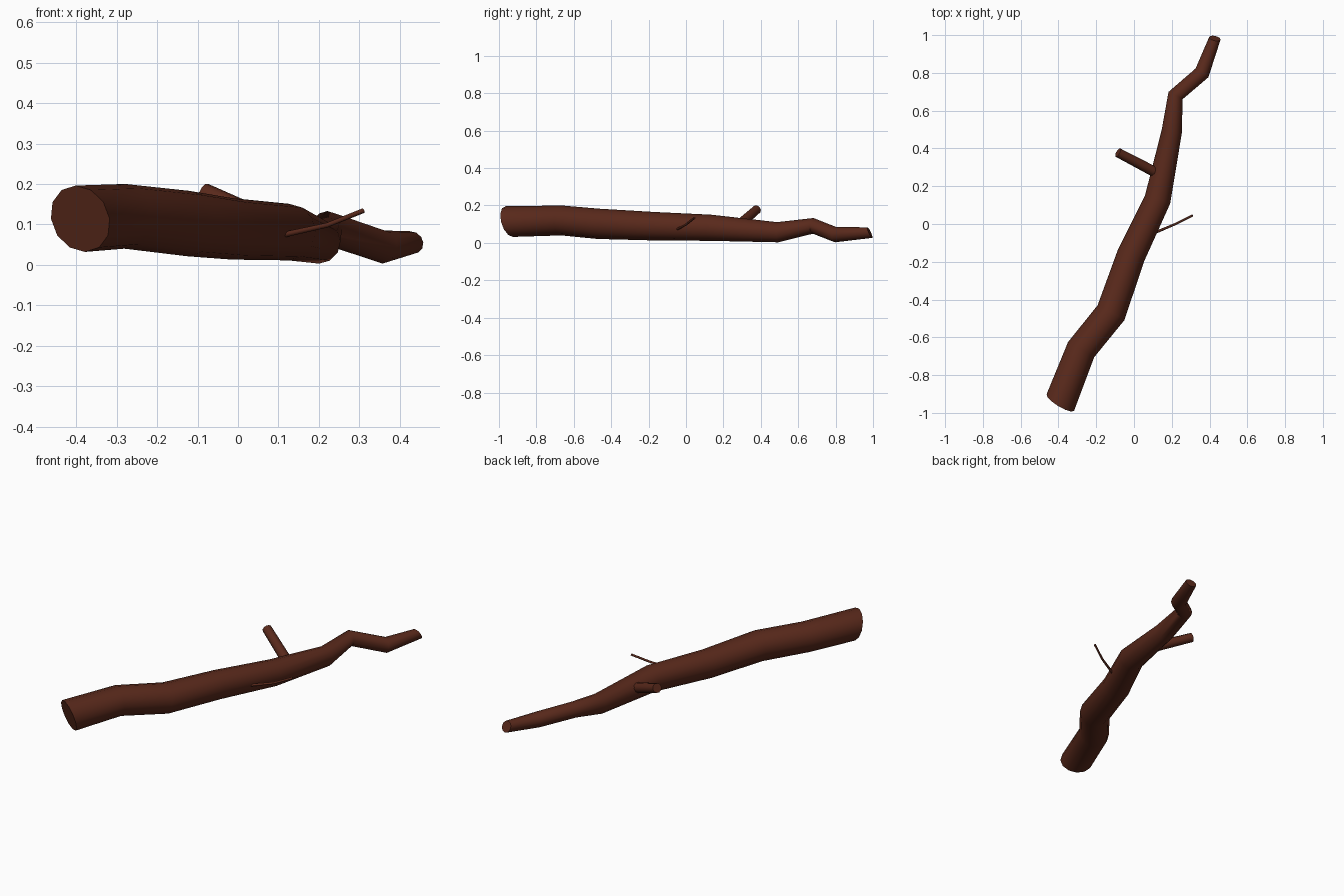
import bpy, bmesh, math
from mathutils import Vector

if "Cube" in bpy.data.objects:
    bpy.data.objects.remove(bpy.data.objects["Cube"])

bark = bpy.data.materials.new("dark_bark")
bark.diffuse_color = (0.1, 0.022, 0.011, 1)
bark.use_nodes = True
bark.node_tree.nodes["Principled BSDF"].inputs["Base Color"].default_value = bark.diffuse_color


def limb(name, rings, sides, start=None, end=None):
    """Skin a tapered tube over (x, y, z, radius) rings; start/end tilt the cut ends."""
    pts = [Vector(r[:3]) for r in rings]
    bm = bmesh.new()
    loops = []
    for i, p in enumerate(pts):
        before = (p - pts[i - 1]).normalized() if i else Vector()
        after = (pts[i + 1] - p).normalized() if i < len(pts) - 1 else Vector()
        t = (before + after).normalized()
        if i == 0 and start:
            t = Vector(start).normalized()
        if i == len(pts) - 1 and end:
            t = Vector(end).normalized()
        side = t.cross(Vector((0, 0, 1))).normalized()
        up = side.cross(t)
        loops.append([bm.verts.new(p + rings[i][3] * (side * math.cos(a) + up * math.sin(a)))
                      for a in (math.tau * k / sides for k in range(sides))])
    for a, b in zip(loops, loops[1:]):
        for k in range(sides):
            n = (k + 1) % sides
            bm.faces.new((a[k], a[n], b[n], b[k]))
    bm.faces.new(loops[0])
    bm.faces.new(loops[-1])
    bmesh.ops.recalc_face_normals(bm, faces=bm.faces)
    mesh = bpy.data.meshes.new(name)
    bm.to_mesh(mesh)
    bm.free()
    mesh.materials.append(bark)
    ob = bpy.data.objects.new(name, mesh)
    bpy.context.collection.objects.link(ob)
    bpy.ops.object.select_all(action='DESELECT')
    ob.select_set(True)
    bpy.context.view_layer.objects.active = ob
    bpy.ops.object.shade_smooth_by_angle(angle=math.radians(50))


# Main crooked trunk
limb("trunk", [
    (-0.39, -0.945, 0.114, 0.085),
    (-0.28, -0.665, 0.12, 0.08),
    (-0.122, -0.47, 0.102, 0.081),
    (-0.015, -0.165, 0.089, 0.076),
    (0.125, 0.13, 0.081, 0.07),
    (0.20, 0.49, 0.057, 0.054),
    (0.22, 0.68, 0.091, 0.042),
    (0.36, 0.80, 0.044, 0.041),
    (0.428, 0.983, 0.055, 0.031)],
    12, start=(0.5, 0.82, 0.26), end=(0.2, 0.9, 0.42))

# Short cut-off side branch
limb("branch_stub", [
    (0.13, 0.265, 0.08, 0.028),
    (-0.085, 0.378, 0.178, 0.025)], 10)

# Thin bent twig on the other side
limb("twig", [
    (0.06, -0.065, 0.066, 0.007),
    (0.12, -0.042, 0.076, 0.007),
    (0.22, 0.0, 0.098, 0.006),
    (0.31, 0.045, 0.134, 0.006)], 8)
